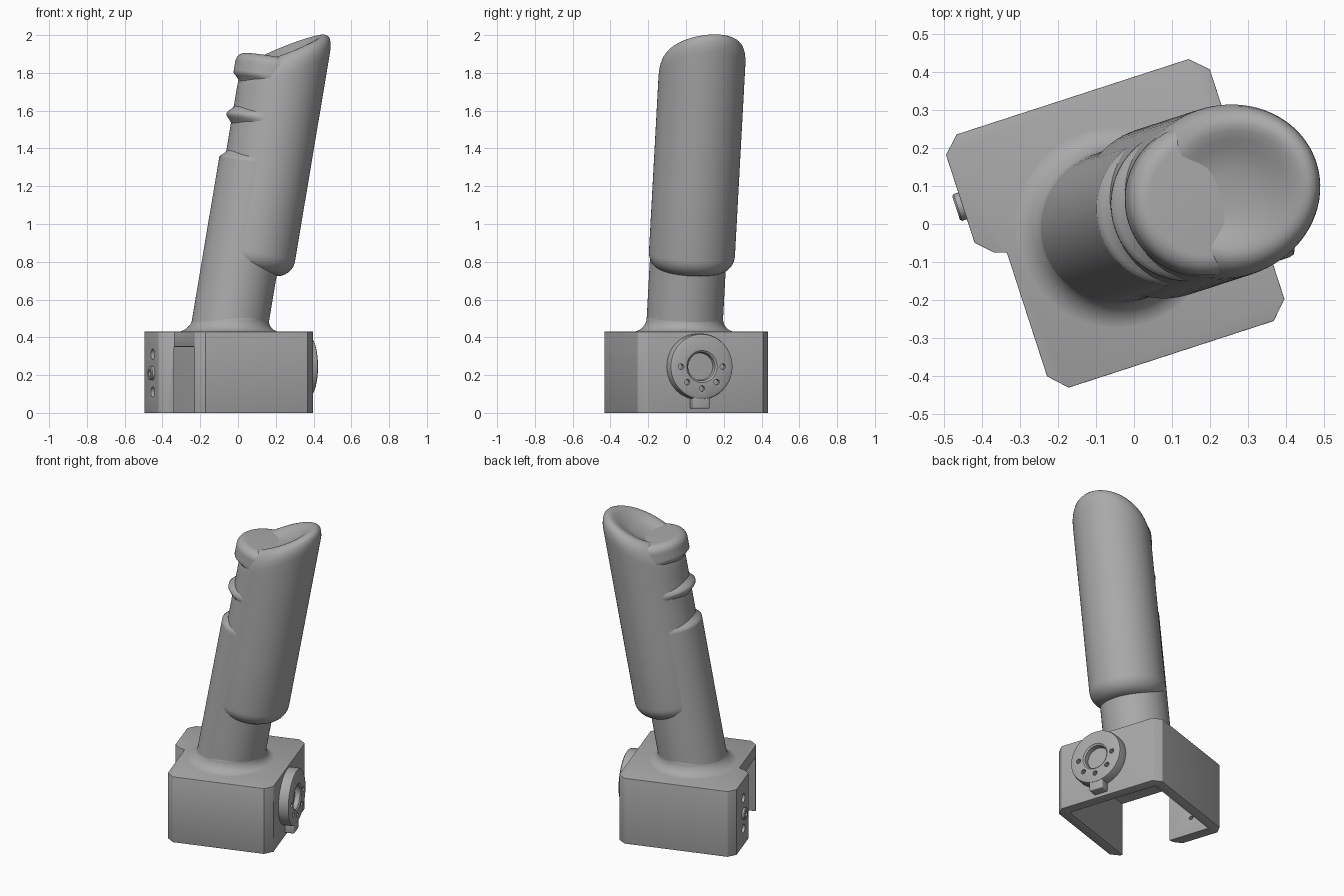
import bpy, bmesh
from math import sin, cos, pi, radians
from mathutils import Vector

if "Cube" in bpy.data.objects:
    bpy.data.objects.remove(bpy.data.objects["Cube"])

TURN = radians(18)      # whole model is turned about z
LEAN = radians(10)      # grip leans towards local +x
SEG = 72

grey = bpy.data.materials.new("plain_grey")
grey.use_nodes = True
grey.diffuse_color = (0.4, 0.4, 0.4, 1)
grey.node_tree.nodes["Principled BSDF"].inputs["Base Color"].default_value = (0.4, 0.4, 0.4, 1)


def finish(name, bm):
    bmesh.ops.remove_doubles(bm, verts=bm.verts, dist=1e-5)
    bmesh.ops.recalc_face_normals(bm, faces=bm.faces)
    mesh = bpy.data.meshes.new(name)
    bm.to_mesh(mesh)
    bm.free()
    mesh.materials.append(grey)
    ob = bpy.data.objects.new(name, mesh)
    bpy.context.collection.objects.link(ob)
    ob.rotation_euler.z = TURN
    return ob


def activate(ob):
    bpy.ops.object.select_all(action='DESELECT')
    ob.select_set(True)
    bpy.context.view_layer.objects.active = ob


def smooth(ob, angle=35):
    activate(ob)
    bpy.ops.object.shade_smooth_by_angle(angle=radians(angle))


def prism(name, outline, z0, z1):
    bm = bmesh.new()
    face = bm.faces.new([bm.verts.new((x, y, z0)) for x, y in outline])
    top = bmesh.ops.extrude_face_region(bm, geom=[face])["geom"]
    bmesh.ops.translate(bm, vec=(0, 0, z1 - z0),
                        verts=[g for g in top if isinstance(g, bmesh.types.BMVert)])
    return finish(name, bm)


def block(name, x0, x1, y0, y1, z0, z1):
    return prism(name, [(x0, y0), (x1, y0), (x1, y1), (x0, y1)], z0, z1)


def rings(name, profile, place, seg=SEG):
    """Turn a (radius, height) profile, each point put down by place(r, h, angle)."""
    bm = bmesh.new()
    loops = [[bm.verts.new(place(r, h, 2 * pi * i / seg)) for i in range(seg)]
             for r, h in profile]
    for a, b in zip(loops, loops[1:]):
        for i in range(seg):
            j = (i + 1) % seg
            bm.faces.new((a[i], a[j], b[j], b[i]))
    bmesh.ops.dissolve_degenerate(bm, edges=bm.edges, dist=1e-6)
    return finish(name, bm)


def side_lathe(name, profile, y, z, seg=SEG):
    """Lathe about an axis along local x."""
    return rings(name, profile, lambda r, h, a: (h, y + r * cos(a), z + r * sin(a)), seg)


def rod(x0, x1, r, y, z):
    return side_lathe("cutter", [(0, x0), (r, x0), (r, x1), (0, x1)], y, z, 24)


def cut(ob, cutters):
    for c in cutters:
        c.hide_render = True
        mod = ob.modifiers.new("cut", 'BOOLEAN')
        mod.operation, mod.solver, mod.object = 'DIFFERENCE', 'EXACT', c
        activate(ob)
        bpy.ops.object.modifier_apply(modifier=mod.name)
        bpy.data.objects.remove(c)


def bevel(ob, width):
    mod = ob.modifiers.new("soft_edges", 'BEVEL')
    mod.width, mod.segments, mod.limit_method = width, 3, 'ANGLE'
    mod.angle_limit = radians(30)
    activate(ob)
    bpy.ops.object.modifier_apply(modifier=mod.name)


# Base housing: chamfered box with a side lug, hollow and open below and on one side
housing = prism("base_housing", [
    (-0.342, -0.311), (-0.297, -0.357), (0.271, -0.357), (0.316, -0.311),
    (0.316, 0.326), (0.271, 0.369), (-0.372, 0.369), (-0.415, 0.326),
    (-0.415, 0.083), (-0.375, 0.043), (-0.342, 0.032)], 0, 0.43)
cut(housing, [block("cutter", -0.345, 0.25, -0.295, 0.305, -0.1, 0.35)])
bevel(housing, 0.01)
LUG_Y = 0.185
for z in (0.11, 0.31):
    cut(housing, [rod(-0.45, -0.385, 0.028, LUG_Y, z), rod(-0.45, -0.3, 0.013, LUG_Y, z)])
smooth(housing)

# Small bushing on the lug
bushing = side_lathe("lug_bushing", [
    (0, -0.40), (0.037, -0.40), (0.037, -0.428), (0.032, -0.433),
    (0.017, -0.433), (0.017, -0.41), (0, -0.41)], LUG_Y, 0.21, 32)
smooth(bushing)

# Dial with recessed centre and an arc of five holes
DIAL_Y, DIAL_Z = -0.035, 0.245
dial = side_lathe("dial", [
    (0, 0.30), (0.175, 0.30), (0.175, 0.362), (0.171, 0.376), (0.16, 0.382),
    (0.085, 0.382), (0.075, 0.374), (0.072, 0.345), (0, 0.345)], DIAL_Y, DIAL_Z)
cut(dial, [rod(0.355, 0.45, 0.015, DIAL_Y + 0.116 * cos(a), DIAL_Z + 0.116 * sin(a))
           for a in (radians(180 + 45 * i) for i in range(5))])
smooth(dial)
tab = block("dial_tab", 0.30, 0.375, DIAL_Y - 0.046, DIAL_Y + 0.046, 0.022, 0.10)
bevel(tab, 0.008)
smooth(tab)

# Leaning frame shared by the grip parts
FOOT = Vector((-0.126, 0.006, 0))
UP = Vector((sin(LEAN), 0, cos(LEAN)))
OUT = Vector((cos(LEAN), 0, -sin(LEAN)))
SIDE = Vector((0, 1, 0))


def lean(c, s, h):
    return FOOT + OUT * c + SIDE * s + UP * h


# Flared collar where the grip meets the base
def collar_point(r, z, a):
    shift = FOOT + UP * (z / UP.z)
    return (shift.x + r * cos(a), shift.y + r * sin(a), z)


arc = [i * pi / 20 for i in range(11)]
collar = rings("flared_collar",
               [(0.275, 0.42)] + [(0.275 - 0.073 * sin(a), 0.429 + 0.073 * (1 - cos(a))) for a in arc]
               + [(0.195, 0.51)], collar_point)
smooth(collar, 60)


# Grip shaft with two finger grooves on its inner side
def shaft_point(r, h, a):
    w = min(1, max(0, (-cos(a) - 0.05) / 0.75))
    w = w * w * (3 - 2 * w)
    dip = sum(max(0, 1 - ((h - mid) / half) ** 2) for mid, half in ((1.455, 0.11), (1.69, 0.105)))
    r -= 0.062 * dip * w * (r > 0.1)
    return lean(r * cos(a), r * sin(a), h)


R = 0.202
shaft_profile = [(0, 0.41), (R, 0.41), (R, 0.8), (R, 1.2)]
shaft_profile += [(R, 1.32 + 0.0125 * i) for i in range(43)]
shaft_profile += [(R - 0.05 * (1 - cos(a)), 1.858 + 0.05 * sin(a)) for a in arc]
shaft_profile.append((0, 1.908))
shaft = rings("grip_shaft", shaft_profile, shaft_point)
smooth(shaft, 50)


# Outer sleeve: rounded lower end, slanted dished top
def sleeve_point(r, h, a):
    slant = 0.62 * min(1, max(0, (h - 0.9) / 0.9))
    return lean(0.06 + r * cos(a), r * sin(a), h + slant * r * cos(a))


S = 0.228
sleeve_profile = [(0, 0.77)] + [(S - 0.095 + 0.095 * sin(a), 0.865 - 0.095 * cos(a)) for a in arc]
sleeve_profile += [(S, 1.2), (S, 1.5), (S, 1.8), (S, 1.85), (0.227, 1.88), (0.222, 1.908),
                   (0.213, 1.934), (0.2, 1.952), (0.185, 1.963), (0.17, 1.966), (0.155, 1.964),
                   (0.135, 1.955), (0.11, 1.942), (0.085, 1.931), (0.05, 1.924), (0, 1.922)]
sleeve = rings("grip_sleeve", sleeve_profile, sleeve_point)
smooth(sleeve, 50)
